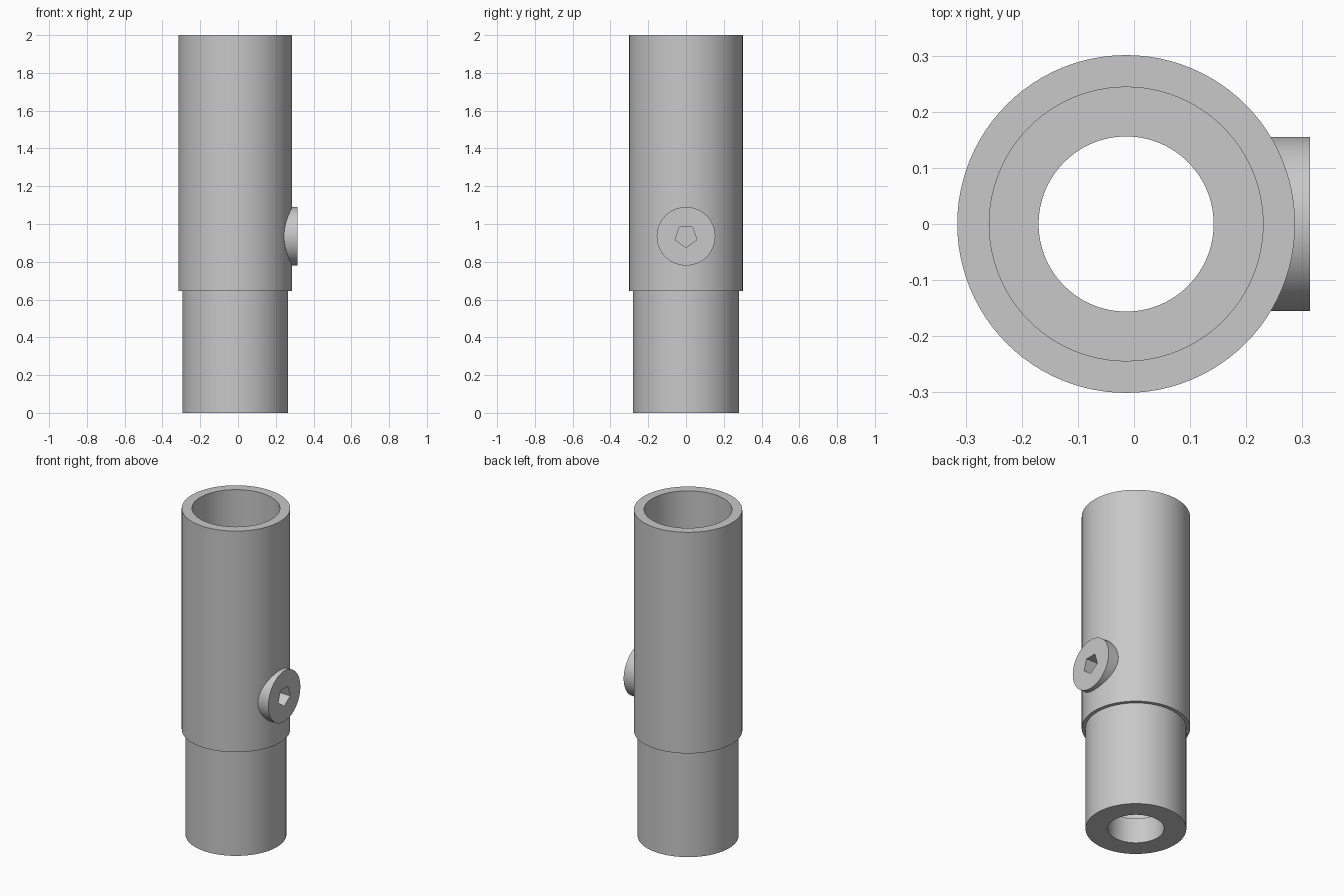
import bpy, bmesh, math
from mathutils import Matrix

cube = bpy.data.objects.get("Cube")
if cube:
    bpy.data.objects.remove(cube, do_unlink=True)

AXIS_X = -0.014      # tube axis
SCREW_Z = 0.935      # screw height
SEGMENTS = 96

steel = bpy.data.materials.new("light_grey_steel")
steel.use_nodes = True
colour = (0.58, 0.58, 0.58, 1)
steel.diffuse_color = colour
steel.node_tree.nodes["Principled BSDF"].inputs["Base Color"].default_value = colour


def add_object(name, bm):
    bmesh.ops.recalc_face_normals(bm, faces=bm.faces)
    mesh = bpy.data.meshes.new(name)
    bm.to_mesh(mesh)
    bm.free()
    mesh.materials.append(steel)
    obj = bpy.data.objects.new(name, mesh)
    bpy.context.collection.objects.link(obj)
    return obj


def lathe(name, profile):
    """Closed (radius, z) profile turned about the tube axis."""
    bm = bmesh.new()
    rings = []
    for i in range(SEGMENTS):
        a = 2 * math.pi * i / SEGMENTS
        rings.append([bm.verts.new((AXIS_X + r * math.cos(a), r * math.sin(a), z))
                      for r, z in profile])
    n = len(profile)
    for i in range(SEGMENTS):
        here, there = rings[i], rings[(i + 1) % SEGMENTS]
        for j in range(n):
            k = (j + 1) % n
            bm.faces.new((here[j], there[j], there[k], here[k]))
    return add_object(name, bm)


def prism_along_x(name, radius, sides, x0, x1):
    """Regular prism lying along x, with one corner pointing down."""
    bm = bmesh.new()
    bmesh.ops.create_cone(bm, cap_ends=True, segments=sides, radius1=radius,
                          radius2=radius, depth=x1 - x0)
    low = min(bm.verts, key=lambda v: v.co.z).co
    spin = -math.atan2(low.y, low.x)
    place = (Matrix.Translation(((x0 + x1) / 2, 0, SCREW_Z))
             @ Matrix.Rotation(math.pi / 2, 4, 'Y') @ Matrix.Rotation(spin, 4, 'Z'))
    bmesh.ops.transform(bm, matrix=place, verts=bm.verts)
    return add_object(name, bm)


# Stepped sleeve: outer wall, shoulder, wide bore and floor with a through hole
sleeve = lathe("sleeve", [(0.156, 0), (0.28, 0), (0.28, 0.645), (0.301, 0.645),
                          (0.301, 2), (0.244, 2), (0.244, 0.155), (0.156, 0.155)])

# Side screw with a five-sided socket sunk through the head into the wall
screw_head = prism_along_x("screw_head", 0.155, SEGMENTS, 0.235, 0.314)
socket = prism_along_x("socket_cutter", 0.06, 5, 0.241, 0.4)
socket.hide_render = True

for obj in (sleeve, screw_head):
    cut = obj.modifiers.new("socket", 'BOOLEAN')
    cut.operation = 'DIFFERENCE'
    cut.solver = 'EXACT'
    cut.object = socket
    bpy.ops.object.select_all(action='DESELECT')
    obj.select_set(True)
    bpy.context.view_layer.objects.active = obj
    bpy.ops.object.modifier_apply(modifier=cut.name)
    bpy.ops.object.shade_smooth_by_angle(angle=math.radians(30))

bpy.data.objects.remove(socket, do_unlink=True)
